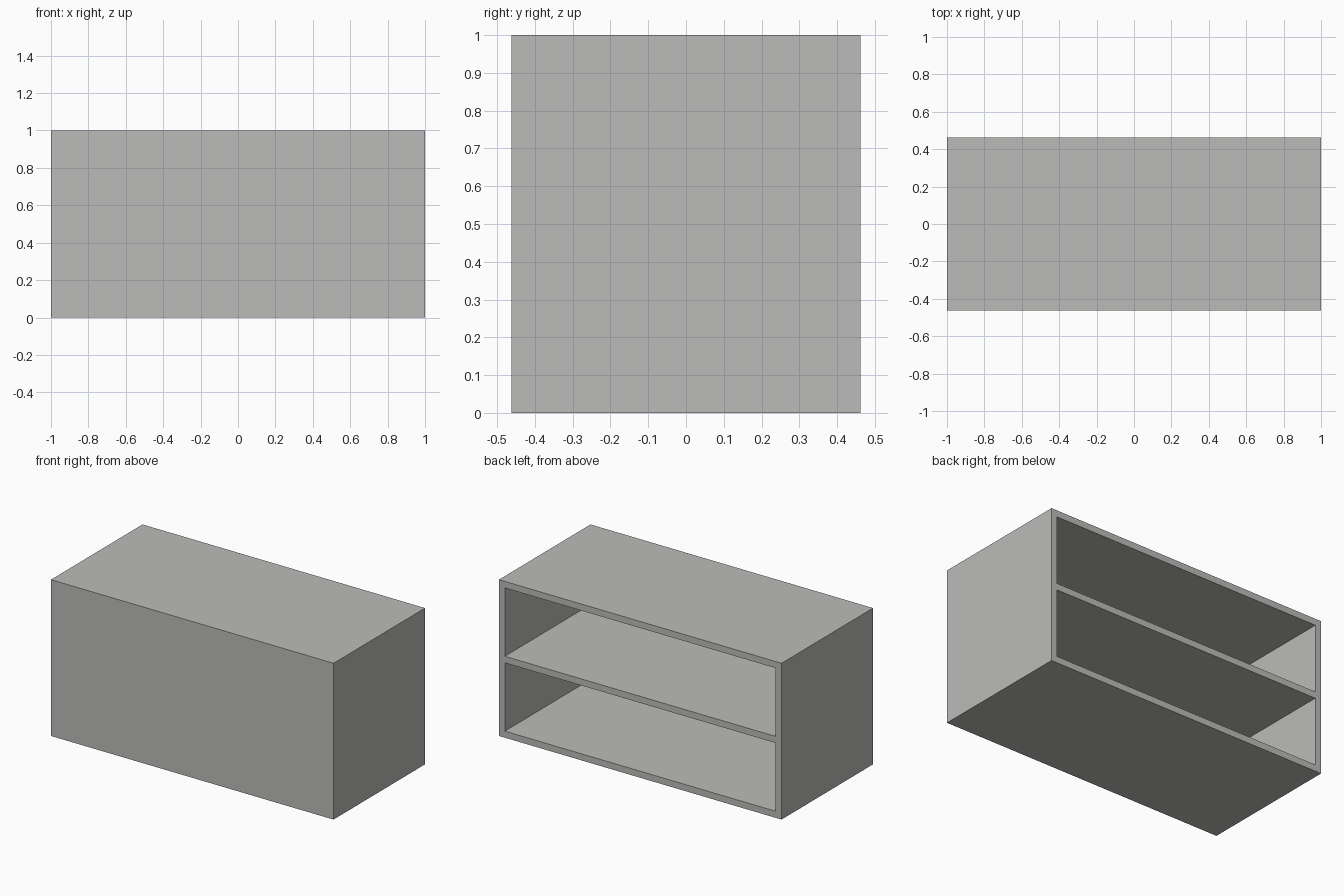
import bpy

if "Cube" in bpy.data.objects:
    bpy.data.objects.remove(bpy.data.objects["Cube"])

W, D, H = 2.0, 0.925, 1.0   # outer size
T = 0.042                   # panel thickness

grey = bpy.data.materials.new("warm_grey")
grey.diffuse_color = (0.50, 0.50, 0.485, 1)
grey.use_nodes = True
grey.node_tree.nodes["Principled BSDF"].inputs["Base Color"].default_value = grey.diffuse_color


def box(name, lo, hi):
    """Axis-aligned box between two corners."""
    bpy.ops.mesh.primitive_cube_add(size=1)
    ob = bpy.context.object
    ob.name = name
    for v in ob.data.vertices:
        v.co = [(a + b) / 2 + c * (b - a) for a, b, c in zip(lo, hi, v.co)]
    ob.data.materials.append(grey)
    return ob


# Cabinet body with a closed front
cabinet = box("cabinet_body", (-W / 2, -D / 2, 0), (W / 2, D / 2, H))

# Two equal compartments open at the back, leaving a shelf between them
bay = (H - 3 * T) / 2
for i in range(2):
    z = T + i * (bay + T)
    cutter = box("compartment_cutter", (-W / 2 + T, -D / 2 + T, z),
                 (W / 2 - T, D / 2 + 0.1, z + bay))
    cutter.hide_render = True
    mod = cabinet.modifiers.new("compartment", 'BOOLEAN')
    mod.operation = 'DIFFERENCE'
    mod.solver = 'EXACT'
    mod.object = cutter
    bpy.context.view_layer.objects.active = cabinet
    bpy.ops.object.modifier_apply(modifier=mod.name)
    bpy.data.objects.remove(cutter)
